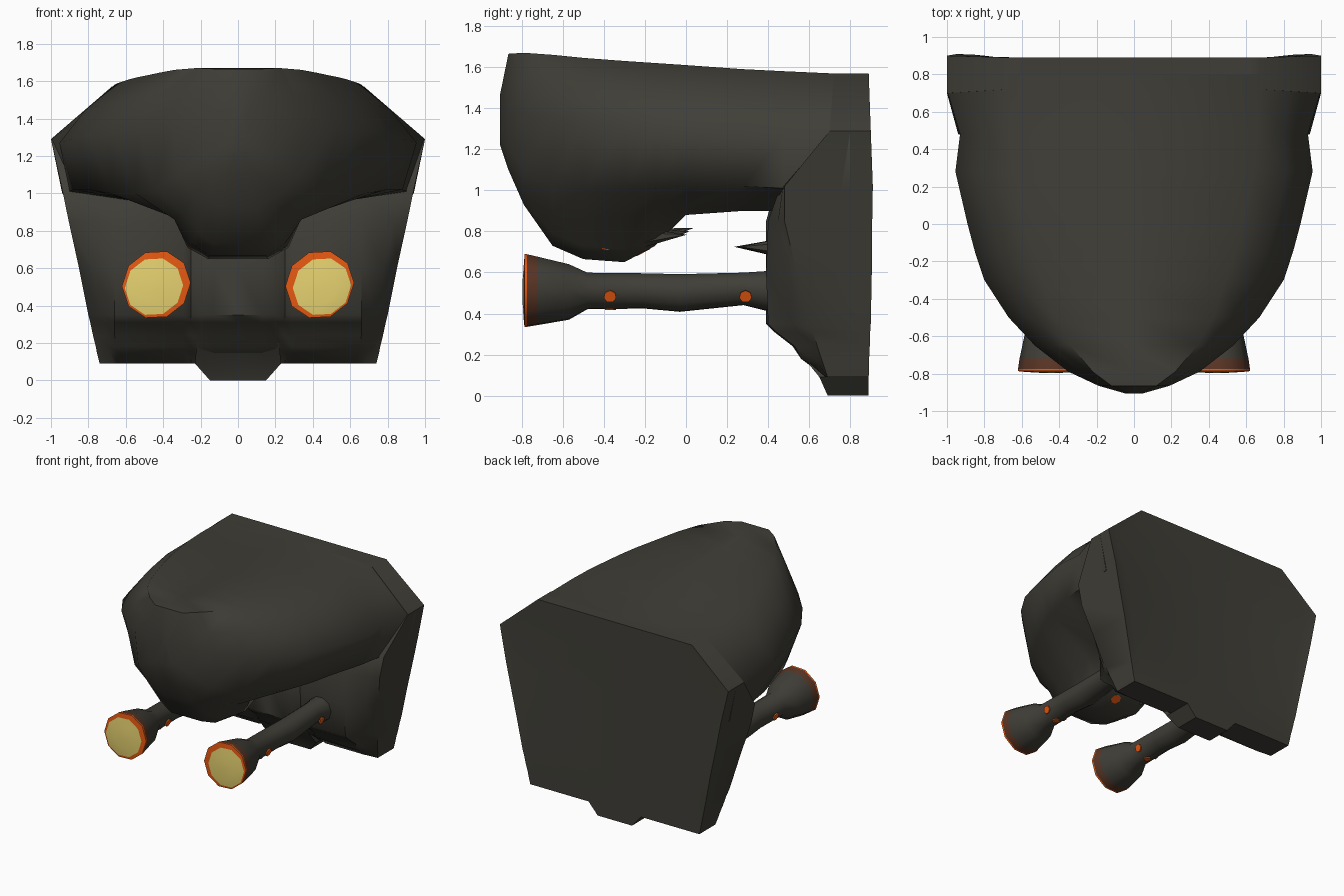
import bpy, bmesh, math
from mathutils import Vector

if "Cube" in bpy.data.objects:
    bpy.data.objects.remove(bpy.data.objects["Cube"])


def material(name, rgb):
    m = bpy.data.materials.new(name)
    m.diffuse_color = (*rgb, 1)
    m.use_nodes = True
    m.node_tree.nodes["Principled BSDF"].inputs["Base Color"].default_value = m.diffuse_color
    return m


STONE = material("dark stone", (0.05, 0.048, 0.038))
ORANGE = material("ember orange", (0.80, 0.10, 0.006))
YELLOW = material("molten yellow", (0.84, 0.68, 0.17))
RUST = material("scorched rust", (0.10, 0.035, 0.018))


def finish(name, bm, mats, angle=40):
    bmesh.ops.remove_doubles(bm, verts=bm.verts, dist=0.0001)
    bmesh.ops.recalc_face_normals(bm, faces=bm.faces)
    me = bpy.data.meshes.new(name)
    bm.to_mesh(me)
    bm.free()
    ob = bpy.data.objects.new(name, me)
    bpy.context.collection.objects.link(ob)
    for m in mats:
        me.materials.append(m)
    bpy.ops.object.select_all(action='DESELECT')
    ob.select_set(True)
    bpy.context.view_layer.objects.active = ob
    bpy.ops.object.shade_smooth_by_angle(angle=math.radians(angle))
    return ob


def loft(rings, slots=None):
    """Skin closed rings of equal length; slots gives a material per band."""
    bm = bmesh.new()
    vs = [[bm.verts.new(p) for p in r] for r in rings]
    n = len(rings[0])
    for k in range(len(vs) - 1):
        for i in range(n):
            j = (i + 1) % n
            f = bm.faces.new((vs[k][i], vs[k][j], vs[k + 1][j], vs[k + 1][i]))
            f.material_index = slots[k] if slots else 0
    bm.faces.new(vs[0])
    f = bm.faces.new(vs[-1])
    f.material_index = slots[-1] if slots else 0
    return bm


def mirrored(half):
    """Half outline from centre to centre -> full closed ring."""
    return half + [(-p[0], p[1], p[2]) for p in reversed(half[1:-1])]


# Head: y, top z, top half width, side (x, z), lower side, brow inner, snout side, snout bottom
HEAD = [
    (0.80, 1.570, .675, (1.00, 1.29), (.94, 1.00), (.32, .92), (.25, .90), .90),
    (0.70, 1.570, .67, (.995, 1.29), (.93, 1.00), (.32, .92), (.25, .90), .90),
    (0.48, 1.580, .66, (.93, 1.28), (.90, 1.01), (.32, .92), (.25, .90), .90),
    (0.28, 1.590, .64, (.955, 1.27), (.88, 1.02), (.32, .92), (.25, .90), .90),
    (0.00, 1.610, .58, (.89, 1.29), (.80, 1.02), (.32, .91), (.25, .88), .88),
    (-.15, 1.620, .54, (.85, 1.30), (.75, 1.01), (.32, .89), (.27, .77), .73),
    (-.30, 1.630, .49, (.80, 1.31), (.68, 1.00), (.34, .87), (.27, .71), .65),
    (-.50, 1.645, .42, (.67, 1.33), (.55, 1.00), (.34, .86), (.25, .73), .665),
    (-.65, 1.660, .34, (.53, 1.35), (.45, 1.02), (.30, .89), (.22, .79), .73),
    (-.79, 1.670, .22, (.35, 1.38), (.32, 1.10), (.24, 1.00), (.15, .96), .93),
    (-.865, 1.665, .12, (.19, 1.40), (.17, 1.20), (.12, 1.13), (.08, 1.11), 1.10),
    (-.905, 1.470, .03, (.05, 1.40), (.05, 1.28), (.04, 1.25), (.03, 1.23), 1.22),
]
rings = []
for y, zt, xb, c, d, e, f, zb in HEAD:
    bulge = 0.0 if y > 0.4 else 0.018 * c[0]
    mid = ((xb + c[0]) / 2 + bulge, (zt + c[1]) / 2 + bulge)
    outline = [(0, zt), (xb, zt), mid, c, d, e, f, (f[0] * .6, zb), (0, zb)]
    rings.append(mirrored([(x, y, z) for x, z in outline]))
finish("head", loft(rings), [STONE], 66)

# Back slab with stepped raised panels and a central column:
# z, half width, edge y, panel y, column y, back corner y
SLAB = [
    (0.09, .74, .69, .68, .66, .89), (0.15, .755, .67, .61, .60, .891),
    (0.18, .76, .66, .56, .56, .892), (0.24, .775, .64, .53, .52, .895),
    (0.31, .79, .62, .44, .43, .897), (0.35, .80, .60, .40, .39, .90),
    (0.60, .85, .54, .39, .39, .905), (0.85, .905, .48, .40, .39, .907),
    (1.02, .94, .48, .46, .44, .91), (1.29, 1.0, .70, .70, .70, .90),
    (1.57, .675, .72, .72, .72, .89),
]
rings = []
for z, w, edge, panel, col, back in SLAB:
    half = [(0, .89), (w * .9, .89), (w, back), (w, edge), (w - .07, edge * .6 + panel * .4),
            (min(.66, w - .11), panel), (.29, panel), (.25, panel + .03), (.2, col + .01),
            (.13, col), (0, col)]
    rings.append(mirrored([(x, y, z) for x, y in half]))
finish("back_slab", loft(rings), [STONE], 45)

# Foot tab below the central column
rings = [mirrored([(0, .89, z), (w, .89, z), (w, y, z), (0, y, z)])
         for z, w, y in ((0, .15, .69), (.09, .23, .65), (.2, .22, .56))]
finish("foot_tab", loft(rings), [STONE], 45)

# Tubes with glowing mouths: y, radius, centre z, centre x
TUBE = [(.62, .11, .51, .44), (.39, .10, .51, .44), (.28, .082, .52, .44), (-.03, .095, .50, .44),
        (-.2, .089, .51, .44), (-.48, .092, .51, .44), (-.57, .14, .505, .44), (-.72, .172, .51, .44),
        (-.774, .183, .512, .437), (-.786, .184, .512, .437), (-.789, .156, .501, .449),
        (-.794, .09, .505, .445), (-.797, .03, .51, .44)]
SLOTS = [0] * 7 + [3, 1, 1, 2, 2, 2]


def spot(name, pos, normal, r):
    """Thin ember patch lying on a surface."""
    bm = bmesh.new()
    bmesh.ops.create_cone(bm, cap_ends=True, segments=7, radius1=r, radius2=r, depth=.009)
    q = Vector(normal).to_track_quat('Z', 'Y')
    for v in bm.verts:
        v.co = q @ v.co + Vector(pos)
    finish(name, bm, [ORANGE], 30)


def fang(name, base, tip, r):
    base, tip = Vector(base), Vector(tip)
    d = tip - base
    bm = bmesh.new()
    bmesh.ops.create_cone(bm, cap_ends=True, segments=6, radius1=r, radius2=0, depth=d.length)
    q = d.to_track_quat('Z', 'Y')
    for v in bm.verts:
        v.co = q @ v.co + (base + tip) / 2
    finish(name, bm, [STONE], 30)


for s, side in ((1, "right"), (-1, "left")):
    rings = [[(s * xc + r * math.cos(i * math.tau / 10), y, zc + r * math.sin(i * math.tau / 10 + .05))
              for i in range(10)] for y, r, zc, xc in TUBE]
    finish("tube_" + side, loft(rings, SLOTS), [STONE, ORANGE, YELLOW, RUST], 45)
    # Ember patches on both flanks and the underside of each tube
    for y in (-.37, .29):
        for t in (1, -1):
            spot("tube_ember_" + side, (s * .44 + t * .088, y, .483), (t, 0, -.3), .031)
    spot("tube_underside_ember_" + side, (s * .44, -.37, .421), (0, 0, -1), .028)
    # Ember on the flank of the snout
    spot("snout_ember_" + side, (s * .257, -.39, .732), (s, -.05, -.4), .026)
    # Fangs of the upper and lower jaw
    for x in (.07, .15, .23):
        fang("upper_fang_" + side, (s * x, -.2, .77), (s * x, .05 - x * .2, .83 - x * .2), .045)
        fang("lower_fang_" + side, (s * x * .8, .43, .72), (s * x * .8, .22 + x * .2, .725), .04)

# Ember glow at the back of the upper jaw
spot("mouth_ember", (0, -.21, .70), (0, .47, -.88), .04)
